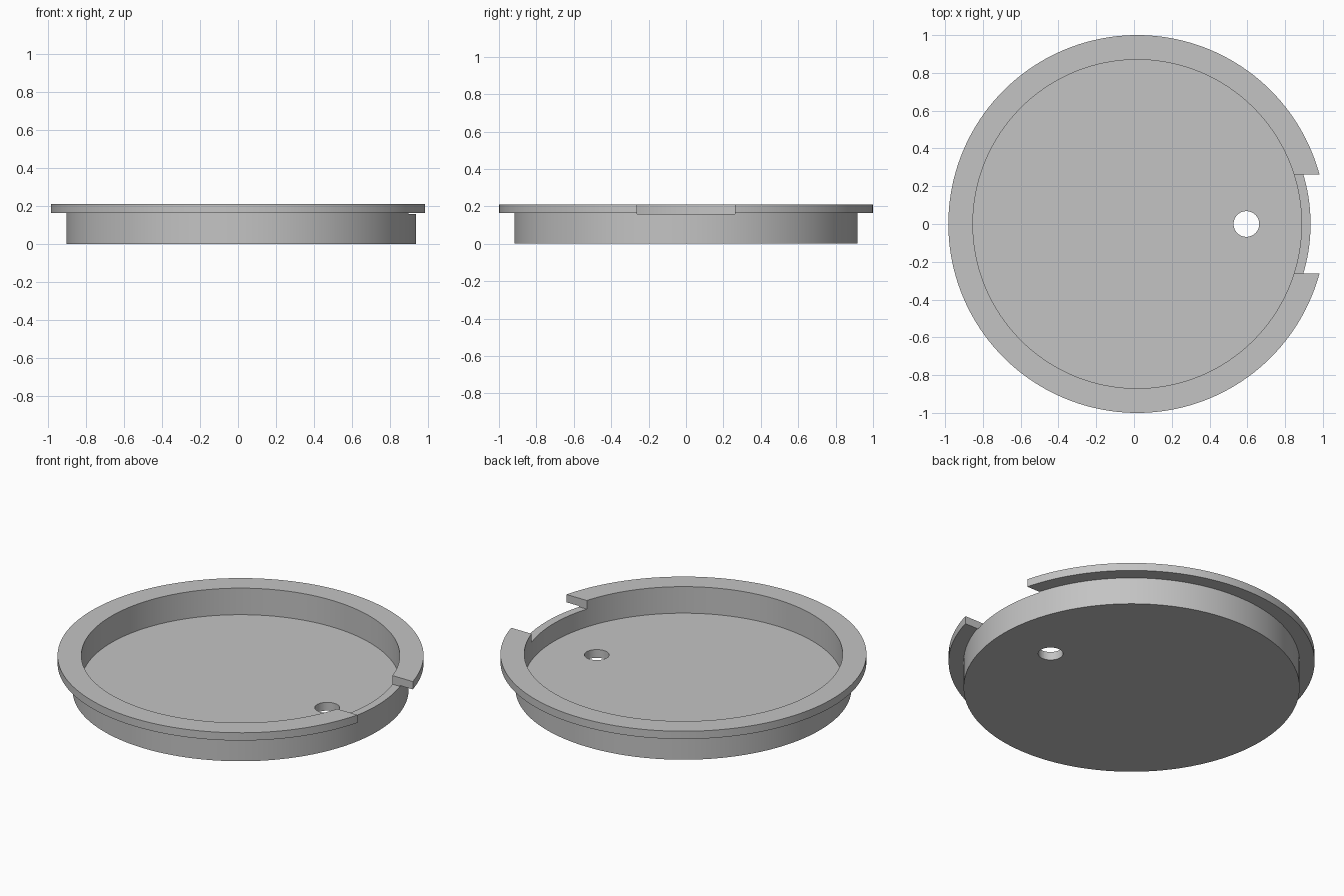
import bpy
import bmesh
import math

cube = bpy.data.objects.get("Cube")
if cube:
    bpy.data.objects.remove(cube, do_unlink=True)

CENTRE_X = 0.017
SEGMENTS = 160

grey = bpy.data.materials.new("plain grey")
grey.use_nodes = True
colour = (0.55, 0.55, 0.55, 1)
grey.diffuse_color = colour
grey.node_tree.nodes["Principled BSDF"].inputs["Base Color"].default_value = colour


def finish(name, bm, location):
    bmesh.ops.recalc_face_normals(bm, faces=bm.faces)
    mesh = bpy.data.meshes.new(name)
    bm.to_mesh(mesh)
    bm.free()
    mesh.materials.append(grey)
    obj = bpy.data.objects.new(name, mesh)
    obj.location = location
    bpy.context.collection.objects.link(obj)
    return obj


def lathe(name, profile):
    """Spin a profile of (radius, height) points that starts and ends on the axis."""
    bm = bmesh.new()
    verts = [bm.verts.new((r, 0, z)) for r, z in profile]
    edges = [bm.edges.new(pair) for pair in zip(verts, verts[1:])]
    bmesh.ops.spin(bm, geom=verts + edges, cent=(0, 0, 0), axis=(0, 0, 1),
                   angle=math.tau, steps=SEGMENTS, use_duplicate=False)
    bmesh.ops.remove_doubles(bm, verts=bm.verts, dist=0.0001)
    return finish(name, bm, (CENTRE_X, 0, 0))


def cut(target, cutter):
    cutter.hide_render = True
    mod = target.modifiers.new(cutter.name, "BOOLEAN")
    mod.operation = "DIFFERENCE"
    mod.solver = "EXACT"
    mod.object = cutter
    bpy.context.view_layer.objects.active = target
    bpy.ops.object.modifier_apply(modifier=mod.name)
    bpy.data.objects.remove(cutter, do_unlink=True)


# Shallow dish with an outward rim
dish = lathe("flanged_dish", [
    (0, 0), (0.918, 0), (0.918, 0.163), (1, 0.163), (1, 0.21),
    (0.87, 0.21), (0.87, 0.05), (0, 0.05)])

# Notch through the rim on the left side
bm = bmesh.new()
bmesh.ops.create_cube(bm, size=1)
bmesh.ops.scale(bm, vec=(0.5, 0.526, 0.2), verts=bm.verts)
cut(dish, finish("notch_cutter", bm, (0.95, 0, 0.258)))

# Round drain hole through the floor
bm = bmesh.new()
bmesh.ops.create_cone(bm, cap_ends=True, segments=48, radius1=0.068,
                      radius2=0.068, depth=0.2)
cut(dish, finish("hole_cutter", bm, (0.595, 0, 0.03)))

# Smooth curved walls with sharp rims
bpy.ops.object.select_all(action="DESELECT")
dish.select_set(True)
bpy.context.view_layer.objects.active = dish
bpy.ops.object.shade_smooth_by_angle(angle=math.radians(30))
